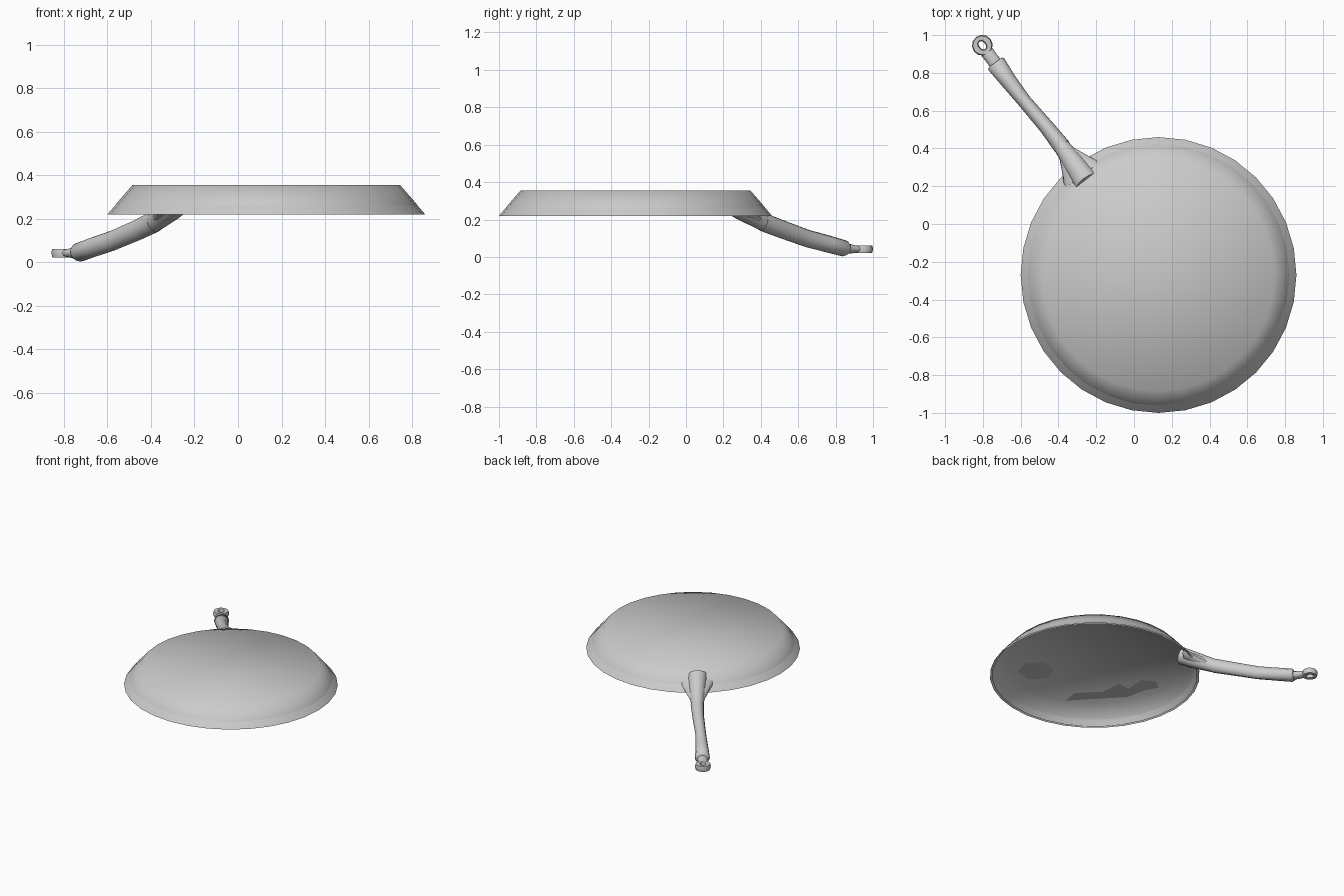
import bpy, bmesh, math
from mathutils import Vector

cube = bpy.data.objects.get("Cube")
if cube:
    bpy.data.objects.remove(cube)

grey = bpy.data.materials.new("plain grey")
grey.use_nodes = True
COLOR = (0.6, 0.6, 0.6, 1)
grey.diffuse_color = COLOR
grey.node_tree.nodes["Principled BSDF"].inputs["Base Color"].default_value = COLOR

CENTRE = Vector((0.13, -0.27, 0))
SIDES = 32


def finish(name, bm, angle=None, recalc=False):
    if recalc:
        bmesh.ops.recalc_face_normals(bm, faces=bm.faces)
    mesh = bpy.data.meshes.new(name)
    bm.to_mesh(mesh)
    bm.free()
    mesh.materials.append(grey)
    obj = bpy.data.objects.new(name, mesh)
    bpy.context.collection.objects.link(obj)
    bpy.ops.object.select_all(action='DESELECT')
    obj.select_set(True)
    bpy.context.view_layer.objects.active = obj
    if angle is None:
        bpy.ops.object.shade_smooth()
    else:
        bpy.ops.object.shade_smooth_by_angle(angle=math.radians(angle))
    return obj


def loft(bm, rings, start=True, end=True, loop=False):
    """Skin a list of equal rings of points and cap the ends."""
    rows = [[bm.verts.new(p) for p in ring] for ring in rings]
    n = len(rows[0])
    pairs = list(zip(rows, rows[1:]))
    if loop:
        pairs.append((rows[-1], rows[0]))
    for a, b in pairs:
        for i in range(n):
            j = (i + 1) % n
            bm.faces.new((a[i], a[j], b[j], b[i]))
    if start and not loop:
        bm.faces.new(rows[0][::-1])
    if end and not loop:
        bm.faces.new(rows[-1])


def circle(r, z):
    return [CENTRE + Vector((r * math.cos(t), r * math.sin(t), z))
            for t in (math.tau * i / SIDES for i in range(SIDES))]


# Overturned pan: outer shell faces up, inner shell faces down
bm = bmesh.new()
loft(bm, [circle(0.715, 0.222), circle(0.69, 0.268), circle(0.615, 0.355)], start=False)
finish("pan_outer", bm)

bm = bmesh.new()
loft(bm, [circle(0.73, 0.22), circle(0.692, 0.264), circle(0.61, 0.345)], start=False)
bmesh.ops.reverse_faces(bm, faces=bm.faces)
finish("pan_inner", bm)

# Thin exposed patches on the inner floor
ACROSS = Vector((-0.707, 0.707, 0))
ALONG = Vector((-0.707, -0.707, 0))


def floor_patch(name, points):
    bm = bmesh.new()
    bm.faces.new([bm.verts.new(CENTRE + ACROSS * u + ALONG * v + Vector((0, 0, 0.341)))
                  for u, v in points])
    bm.normal_update()
    if next(iter(bm.faces)).normal.z < 0:
        bmesh.ops.reverse_faces(bm, faces=bm.faces)
    finish(name, bm)


floor_patch("round_patch", [(-0.42 + 0.13 * math.cos(t), 0.11 + 0.13 * math.sin(t))
                            for t in (math.tau * i / 6 for i in range(6))])
floor_patch("ragged_patch", [(-0.25, 0.54), (-0.18, 0.44), (0.02, 0.44), (0.14, 0.34),
                             (0.2, 0.41), (0.3, 0.3), (0.4, 0.33), (0.41, 0.42),
                             (0.32, 0.44), (0.18, 0.53)])

# Handle parts are tubes of elliptical sections: (x, y, z, half width, half height)
SIDE = Vector((0.8, 0.6, 0))


def tube(name, stations, sides=12, angle=50):
    pts = [Vector(s[:3]) for s in stations]
    rings = []
    for i, s in enumerate(stations):
        ahead = pts[min(i + 1, len(pts) - 1)] - pts[max(i - 1, 0)]
        up = SIDE.cross(ahead).normalized()
        rings.append([pts[i] + SIDE * s[3] * math.cos(t) + up * s[4] * math.sin(t)
                      for t in (math.tau * k / sides for k in range(sides))])
    bm = bmesh.new()
    loft(bm, rings)
    finish(name, bm, angle, recalc=True)


tube("handle_collar", [(-0.25, 0.22, 0.3, 0.068, 0.06),
                       (-0.31, 0.31, 0.245, 0.058, 0.056),
                       (-0.39, 0.42, 0.182, 0.042, 0.048)])
tube("handle_flare", [(-0.27, 0.25, 0.272, 0.12, 0.03),
                      (-0.31, 0.31, 0.24, 0.085, 0.035),
                      (-0.36, 0.38, 0.2, 0.045, 0.035)])
tube("handle_grip", [(-0.382, 0.41, 0.187, 0.046, 0.05),
                     (-0.46, 0.51, 0.149, 0.04, 0.049),
                     (-0.58, 0.65, 0.098, 0.037, 0.047),
                     (-0.67, 0.765, 0.068, 0.044, 0.046),
                     (-0.728, 0.845, 0.046, 0.052, 0.044),
                     (-0.735, 0.855, 0.046, 0.045, 0.036)])
tube("handle_neck", [(-0.725, 0.84, 0.044, 0.036, 0.028),
                     (-0.757, 0.882, 0.043, 0.034, 0.025),
                     (-0.778, 0.91, 0.042, 0.036, 0.019)])

# Hanging eye at the handle's end
EYE = Vector((-0.803, 0.946, 0.042))
OUT = Vector((-0.6, 0.8, 0))


def oval(width, length, z):
    return [EYE + SIDE * width * math.cos(t) + OUT * length * math.sin(t) + Vector((0, 0, z))
            for t in (math.tau * k / 12 for k in range(12))]


bm = bmesh.new()
loft(bm, [oval(0.05, 0.05, -0.02), oval(0.055, 0.055, 0), oval(0.05, 0.05, 0.02),
          oval(0.022, 0.03, 0.02), oval(0.017, 0.024, 0), oval(0.022, 0.03, -0.02)], loop=True)
finish("hanging_eye", bm, 50, recalc=True)
